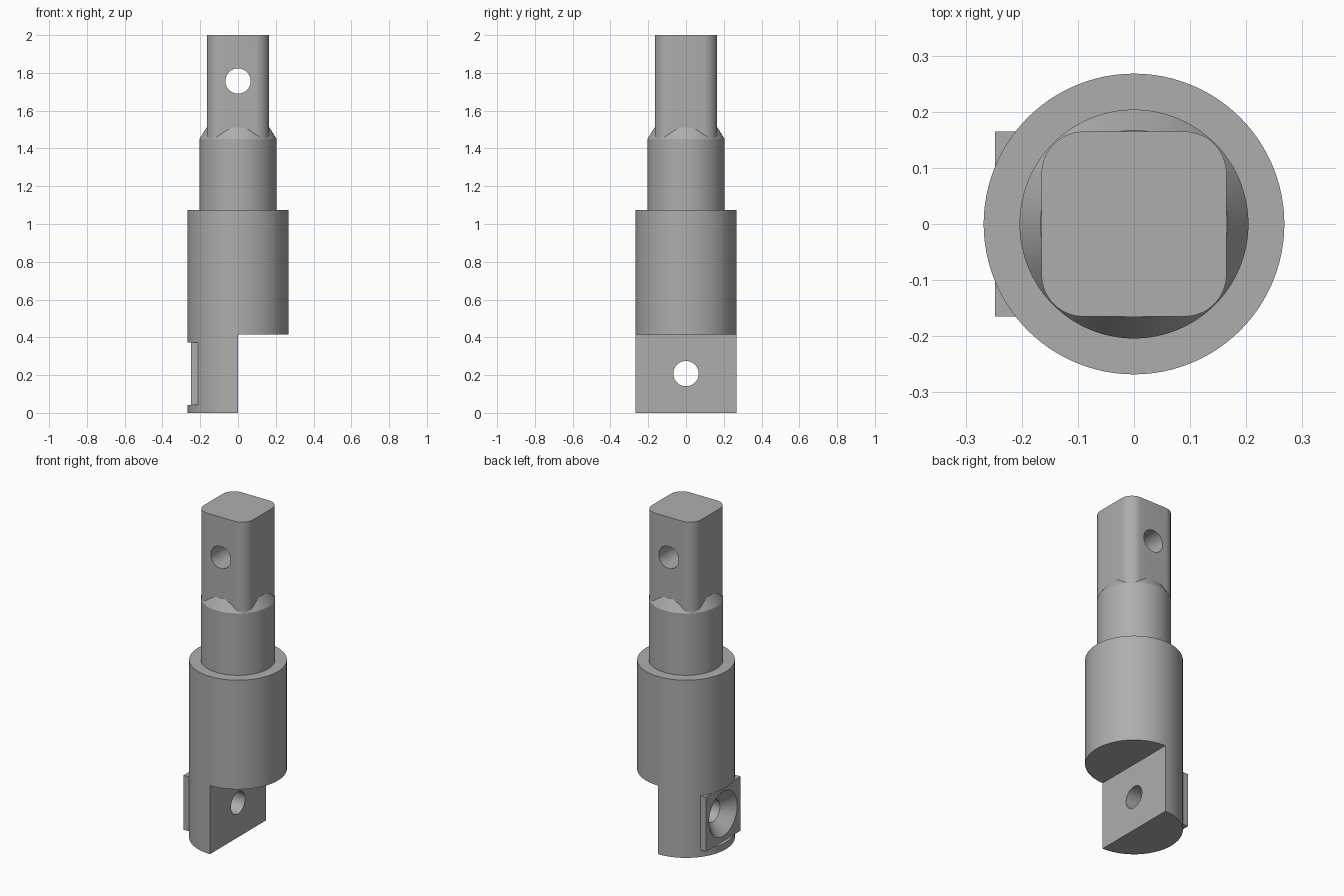
import bpy, bmesh, math
from mathutils import Matrix

if "Cube" in bpy.data.objects:
    bpy.data.objects.remove(bpy.data.objects["Cube"])

steel = bpy.data.materials.new("grey steel")
steel.diffuse_color = (0.42, 0.42, 0.42, 1)
steel.use_nodes = True
steel.node_tree.nodes["Principled BSDF"].inputs["Base Color"].default_value = steel.diffuse_color


def finish(name, bm):
    bmesh.ops.recalc_face_normals(bm, faces=bm.faces)
    me = bpy.data.meshes.new(name)
    bm.to_mesh(me)
    bm.free()
    me.materials.append(steel)
    ob = bpy.data.objects.new(name, me)
    bpy.context.collection.objects.link(ob)
    return ob


def loft(name, rings, axis='Z'):
    """Skin equal-length rings of points, capped at both ends."""
    bm = bmesh.new()
    loops = [[bm.verts.new(p) for p in ring] for ring in rings]
    n = len(loops[0])
    for a, b in zip(loops, loops[1:]):
        for i in range(n):
            bm.faces.new((a[i], a[(i + 1) % n], b[(i + 1) % n], b[i]))
    bm.faces.new(loops[0])
    bm.faces.new(loops[-1])
    return finish(name, bm)


def lathe(name, profile, segments=96):
    """Revolve (radius, height) pairs around z."""
    angles = [2 * math.pi * i / segments for i in range(segments)]
    return loft(name, [[(r * math.cos(a), r * math.sin(a), z) for a in angles]
                       for r, z in profile])


def box(name, x, y, z):
    bm = bmesh.new()
    bmesh.ops.create_cube(bm, size=1)
    for v in bm.verts:
        v.co = [lo + (c + 0.5) * (hi - lo) for c, (lo, hi) in zip(v.co, (x, y, z))]
    return finish(name, bm)


def boolean(target, tool, operation='DIFFERENCE'):
    mod = target.modifiers.new("cut", 'BOOLEAN')
    mod.operation, mod.solver, mod.object = operation, 'EXACT', tool
    bpy.context.view_layer.objects.active = target
    bpy.ops.object.modifier_apply(modifier=mod.name)
    bpy.data.objects.remove(tool)


# Wide lower body with a half-round tongue and a square pad on its back
body = lathe("lower_body", [(0.268, 0), (0.268, 1.075)])
boolean(body, box("tongue_cut", (0, 0.5), (-0.5, 0.5), (-0.1, 0.415)))
boolean(body, box("pad_recess", (-0.5, -0.248), (-0.5, 0.5), (0.042, 0.372)))
boolean(body, box("pad", (-0.248, -0.1), (-0.165, 0.165), (0.042, 0.372)), 'UNION')

# Countersunk cross hole through pad and tongue
hole = lathe("pin_hole", [(0.155, -0.268), (0.067, -0.18), (0.067, 0.2)], 48)
hole.data.transform(Matrix.Translation((0, 0, 0.208)) @ Matrix.Rotation(math.pi / 2, 4, 'Y'))
boolean(body, hole)

# Narrower neck with a chamfered shoulder
neck = lathe("neck", [(0.204, 1.07), (0.204, 1.45), (0.167, 1.51)])

# Square drive with rounded corners and a cross hole
radius, flat, steps = 0.075, 0.09, 10
outline = []
for q, (sx, sy) in enumerate(((1, 1), (-1, 1), (-1, -1), (1, -1))):
    for i in range(steps + 1):
        a = math.pi / 2 * (q + i / steps)
        outline.append((sx * flat + radius * math.cos(a), sy * flat + radius * math.sin(a)))
drive = loft("square_drive", [[(x, y, z) for x, y in outline] for z in (1.4, 2.0)])
hole = lathe("drive_hole", [(0.067, -0.4), (0.067, 0.4)], 48)
hole.data.transform(Matrix.Translation((0, 0, 1.757)) @ Matrix.Rotation(math.pi / 2, 4, 'X'))
boolean(drive, hole)

# Smooth round surfaces, crisp edges
bpy.ops.object.select_all(action='DESELECT')
for ob in (body, neck, drive):
    ob.select_set(True)
bpy.context.view_layer.objects.active = body
bpy.ops.object.shade_smooth_by_angle(angle=math.radians(25))
